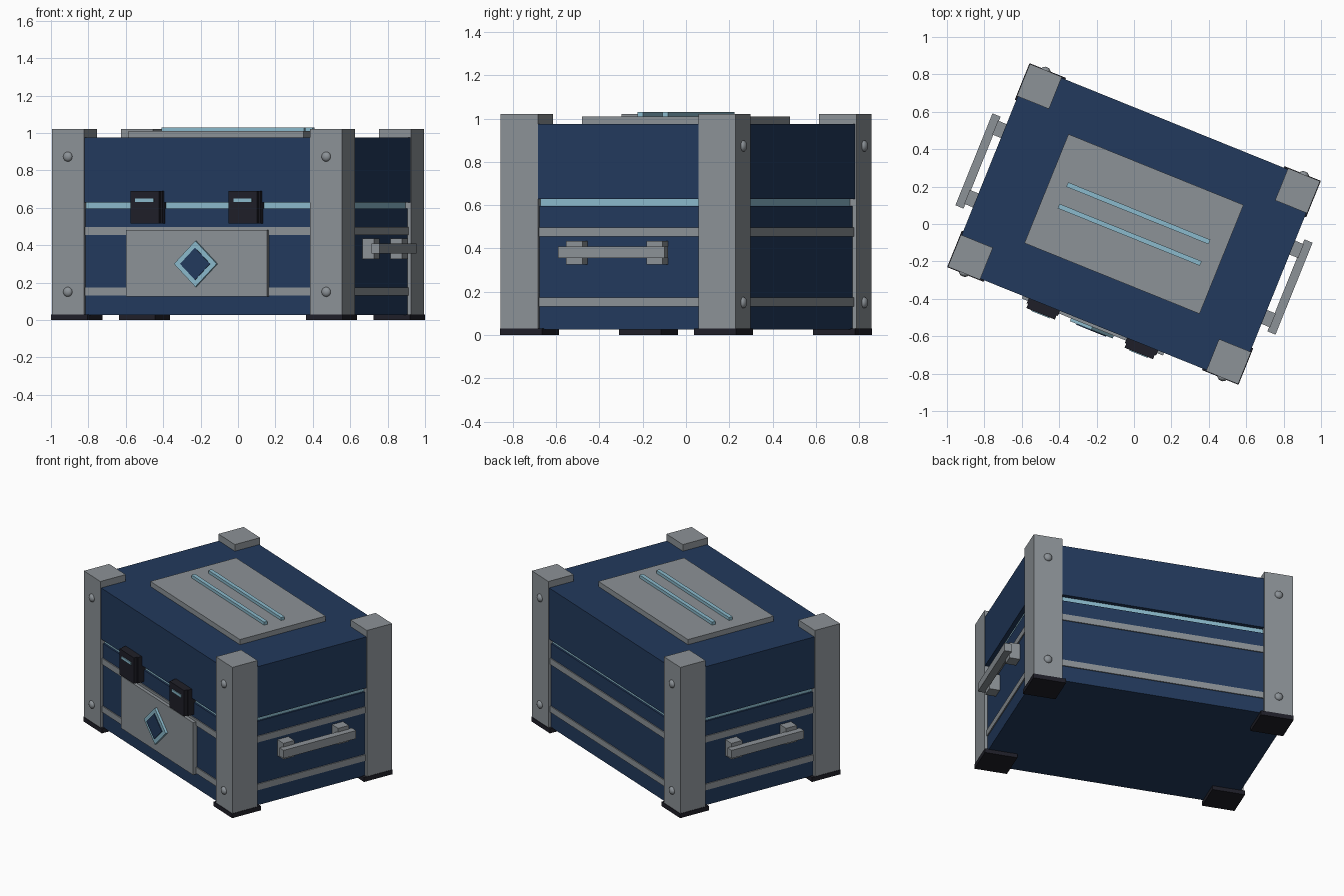
import bpy, bmesh, math
from mathutils import Matrix, Vector

if "Cube" in bpy.data.objects:
    bpy.data.objects.remove(bpy.data.objects["Cube"])

TURN = Matrix.Rotation(math.radians(-22), 4, 'Z')   # whole chest is turned on its base


def material(name, r, g, b):
    def lin(c):
        c /= 255
        return c / 12.92 if c <= 0.04045 else ((c + 0.055) / 1.055) ** 2.4
    m = bpy.data.materials.new(name)
    m.diffuse_color = (lin(r), lin(g), lin(b), 1)
    m.use_nodes = True
    m.node_tree.nodes["Principled BSDF"].inputs["Base Color"].default_value = m.diffuse_color
    return m


GREY = material("grey metal", 140, 146, 151)
NAVY = material("navy panel", 34, 58, 93)
LIGHT = material("pale blue trim", 139, 186, 204)
BLACK = material("black rubber", 31, 31, 40)


def finish(name, bm, mat):
    bmesh.ops.transform(bm, matrix=TURN, verts=bm.verts)
    me = bpy.data.meshes.new(name)
    bm.to_mesh(me)
    bm.free()
    me.materials.append(mat)
    ob = bpy.data.objects.new(name, me)
    bpy.context.collection.objects.link(ob)
    return ob


def box(name, x, y, z, mat):
    """Box from (min, max) pairs in the chest's own axes."""
    bm = bmesh.new()
    bmesh.ops.create_cube(bm, size=1)
    for v in bm.verts:
        v.co = Vector([sum(r) / 2 + c * abs(r[1] - r[0]) for r, c in zip((x, y, z), v.co)])
    return finish(name, bm, mat)


def span(c, half):
    return (c - half, c + half)


def diamond(name, half, y0, y1, z, mat):
    bm = bmesh.new()
    bmesh.ops.create_cone(bm, cap_ends=True, segments=4, radius1=half, radius2=half, depth=y1 - y0)
    bmesh.ops.transform(bm, verts=bm.verts, matrix=Matrix.Translation((0, (y0 + y1) / 2, z))
                        @ Matrix.Rotation(math.pi / 2, 4, 'X'))
    return finish(name, bm, mat)


def rivet(name, x, y, z):
    bm = bmesh.new()
    bmesh.ops.create_uvsphere(bm, u_segments=16, v_segments=10, radius=0.026)
    bmesh.ops.transform(bm, verts=bm.verts, matrix=Matrix.Translation((x, y, z))
                        @ Matrix.Diagonal((1, 0.7, 1, 1)))
    for f in bm.faces:
        f.smooth = True
    return finish(name, bm, GREY)


# Main shell
box("body", span(0, 0.815), span(0, 0.565), (0.027, 0.595), NAVY)
box("seam_trim", span(0, 0.803), span(0, 0.553), (0.58, 0.64), LIGHT)
box("lid", span(0, 0.832), span(0, 0.579), (0.628, 0.975), NAVY)
for name, z in (("lower_band", 0.152), ("upper_band", 0.476)):
    box(name, span(0, 0.822), span(0, 0.572), span(z, 0.021), GREY)

# Corner posts, feet and rivets
for sx in (-1, 1):
    for sy in (-1, 1):
        box("corner_post", sorted((sx * 0.652, sx * 0.837)), sorted((sy * 0.4, sy * 0.585)),
            (0.03, 1.02), GREY)
        box("foot", sorted((sx * 0.63, sx * 0.84)), sorted((sy * 0.378, sy * 0.588)),
            (0, 0.03), BLACK)
        for z in (0.15, 0.873):
            rivet("rivet", sx * 0.745, sy * 0.585, z)

# Lid plate with two raised strips
box("lid_plate", span(0, 0.505), span(0, 0.314), (0.965, 1.01), GREY)
for s in (-1, 1):
    box("lid_strip", span(0, 0.41), span(s * 0.062, 0.013), (1.0, 1.03), LIGHT)

# Front plate with diamond emblem
box("front_plate", span(0, 0.407), (-0.594, -0.55), (0.125, 0.48), GREY)
diamond("diamond_frame", 0.123, -0.61, -0.58, 0.3, LIGHT)
diamond("diamond_inset", 0.086, -0.615, -0.58, 0.3, NAVY)

# Latches
for s in (-1, 1):
    c = s * 0.283
    box("latch_base", span(c, 0.09), (-0.608, -0.55), (0.515, 0.69), BLACK)
    box("latch_clasp", span(c, 0.082), (-0.632, -0.6), (0.515, 0.69), BLACK)
    box("latch_slot", span(c, 0.053), (-0.637, -0.63), (0.631, 0.65), LIGHT)

# Side handles
for s in (-1, 1):
    box("handle_bar", sorted((s * 0.876, s * 0.923)), span(0, 0.265), (0.355, 0.41), GREY)
    for sy in (-1, 1):
        box("handle_bracket", sorted((s * 0.8, s * 0.882)), span(sy * 0.2, 0.04),
            (0.326, 0.435), GREY)
